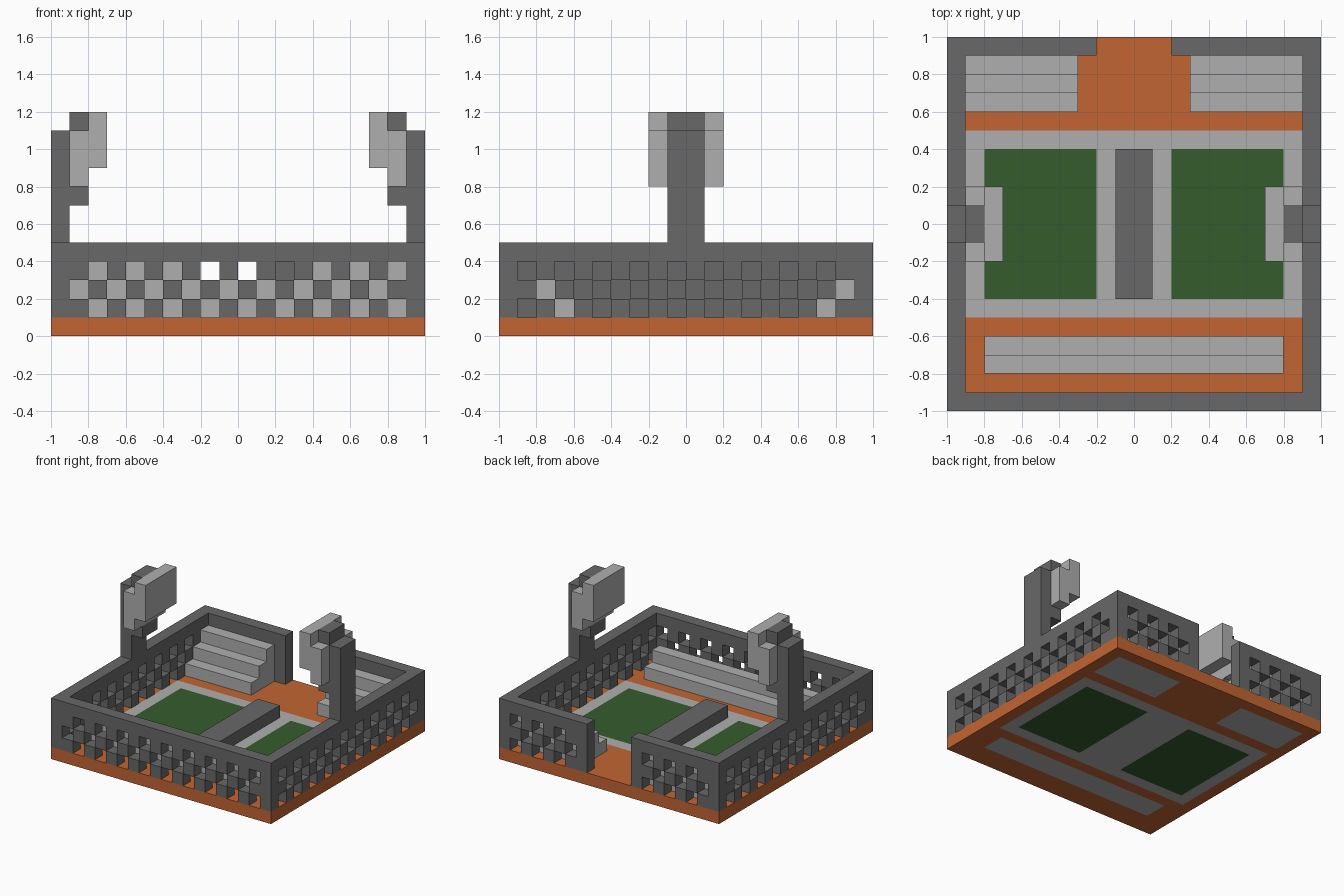
import bpy, bmesh
from mathutils import Vector

if "Cube" in bpy.data.objects:
    bpy.data.objects.remove(bpy.data.objects["Cube"], do_unlink=True)

U = 0.1   # grid unit; cell (i, j, k) starts at x = i*U - 1, y = j*U - 1, z = k*U
N = 20    # cells along each side


def material(name, rgb):
    m = bpy.data.materials.new(name)
    m.use_nodes = True
    m.diffuse_color = (*rgb, 1)
    bsdf = m.node_tree.nodes["Principled BSDF"]
    bsdf.inputs["Base Color"].default_value = (*rgb, 1)
    bsdf.inputs["Roughness"].default_value = 0.9
    return m


CLAY = material("clay_orange", (0.54, 0.13, 0.033))
LIGHT = material("light_grey", (0.43, 0.43, 0.43))
DARK = material("dark_grey", (0.14, 0.14, 0.14))
GREEN = material("grass_green", (0.036, 0.107, 0.026))


def finish(bm, name, mats):
    bmesh.ops.recalc_face_normals(bm, faces=bm.faces)
    me = bpy.data.meshes.new(name)
    bm.to_mesh(me)
    bm.free()
    for m in mats:
        me.materials.append(m)
    ob = bpy.data.objects.new(name, me)
    bpy.context.collection.objects.link(ob)
    return ob


def box(name, mat, x0, x1, y0, y1, z0, z1):
    bm = bmesh.new()
    bmesh.ops.create_cube(bm, size=1)
    for v in bm.verts:
        v.co = ((x0 + x1) / 2 + v.co.x * (x1 - x0),
                (y0 + y1) / 2 + v.co.y * (y1 - y0),
                (z0 + z1) / 2 + v.co.z * (z1 - z0))
    return finish(bm, name, [mat])


def cell_solid(name, cells, mats):
    """Outer skin of a set of unit cells; cells maps (i, j, k) to a material slot."""
    bm = bmesh.new()
    corners = {}

    def vert(key):
        if key not in corners:
            corners[key] = bm.verts.new((key[0] * U - 1, key[1] * U - 1, key[2] * U))
        return corners[key]

    for cell, slot in cells.items():
        for axis in range(3):
            a, b = (axis + 1) % 3, (axis + 2) % 3
            for side in (0, 1):
                near = list(cell)
                near[axis] += 1 if side else -1
                if tuple(near) in cells:
                    continue
                ring = []
                for da, db in ((0, 0), (1, 0), (1, 1), (0, 1)):
                    p = list(cell)
                    p[axis] += side
                    p[a] += da
                    p[b] += db
                    ring.append(vert(tuple(p)))
                f = bm.faces.new(ring if side else ring[::-1])
                f.material_index = slot
    me = bpy.data.meshes.new(name)
    bm.to_mesh(me)
    bm.free()
    for m in mats:
        me.materials.append(m)
    ob = bpy.data.objects.new(name, me)
    bpy.context.collection.objects.link(ob)
    return ob


# Ground slab with the court, pitches and seating pads inlaid through it
def ground_slot(i, j):
    x, y = abs((i + 0.5) * U - 1), (j + 0.5) * U - 1
    if 0.2 < x < 0.8 and abs(y) < 0.4:
        return 2
    if x < 0.9 and abs(y) < 0.5:
        return 1
    if x < 0.8 and -0.8 < y < -0.6:
        return 1
    if 0.3 < x < 0.9 and 0.6 < y < 0.9:
        return 1
    return 0


cell_solid("ground_slab",
           {(i, j, 0): ground_slot(i, j) for i in range(N) for j in range(N)},
           [CLAY, LIGHT, GREEN])


# Perimeter wall with checkered openings and a gate at the back
def is_wall(i, j, k):
    if i not in (0, N - 1) and j not in (0, N - 1):
        return False
    back = j == N - 1
    if back and 8 <= i <= 11:
        return False
    corner = i in (0, N - 1) and j in (0, N - 1)
    gate_post = back and i in (7, 12)
    if k == 4 or corner or gate_post:
        return True
    parity = i + k if back else i + j + k
    return parity % 2 == 0


cell_solid("perimeter_wall",
           {(i, j, k): 0 for i in range(N) for j in range(N) for k in range(1, 5)
            if is_wall(i, j, k)}, [DARK])


# Stepped seating: a stair profile in (y, z) extruded along x
def seating(name, x0, x1, y_low, run, steps):
    profile = [(y_low, U)]
    for s in range(steps):
        z = U * (s + 2)
        profile += [(y_low + run * s, z), (y_low + run * (s + 1), z)]
    profile.append((y_low + run * steps, U))
    bm = bmesh.new()
    face = bm.faces.new([bm.verts.new((x0, y, z)) for y, z in profile])
    out = bmesh.ops.extrude_face_region(bm, geom=[face])
    moved = [g for g in out["geom"] if isinstance(g, bmesh.types.BMVert)]
    bmesh.ops.translate(bm, verts=moved, vec=Vector((x1 - x0, 0, 0)))
    finish(bm, name, [LIGHT])


seating("front_seating", -0.8, 0.8, -0.6, -U, 2)
seating("back_seating_right", -0.9, -0.3, 0.6, U, 3)
seating("back_seating_left", 0.3, 0.9, 0.6, U, 3)

# Low divider between the two pitches
box("centre_divider", DARK, -0.1, 0.1, -0.4, 0.4, 0.1, 0.2)

# Floodlight towers, one on each side wall
TOWER = [
    ("post", DARK, 0.9, 1.0, 0.1, 0.5, 1.1),
    ("lower_bracket", DARK, 0.8, 0.9, 0.1, 0.7, 0.8),
    ("upper_bracket", DARK, 0.8, 0.9, 0.1, 1.1, 1.2),
    ("lamp_housing", LIGHT, 0.8, 0.9, 0.2, 0.8, 1.1),
    ("lamp_panel", LIGHT, 0.7, 0.8, 0.2, 0.9, 1.2),
]
for side, s in (("left", 1), ("right", -1)):
    for part, mat, xa, xb, half, z0, z1 in TOWER:
        x0, x1 = sorted((xa * s, xb * s))
        box(f"{side}_tower_{part}", mat, x0, x1, -half, half, z0, z1)
